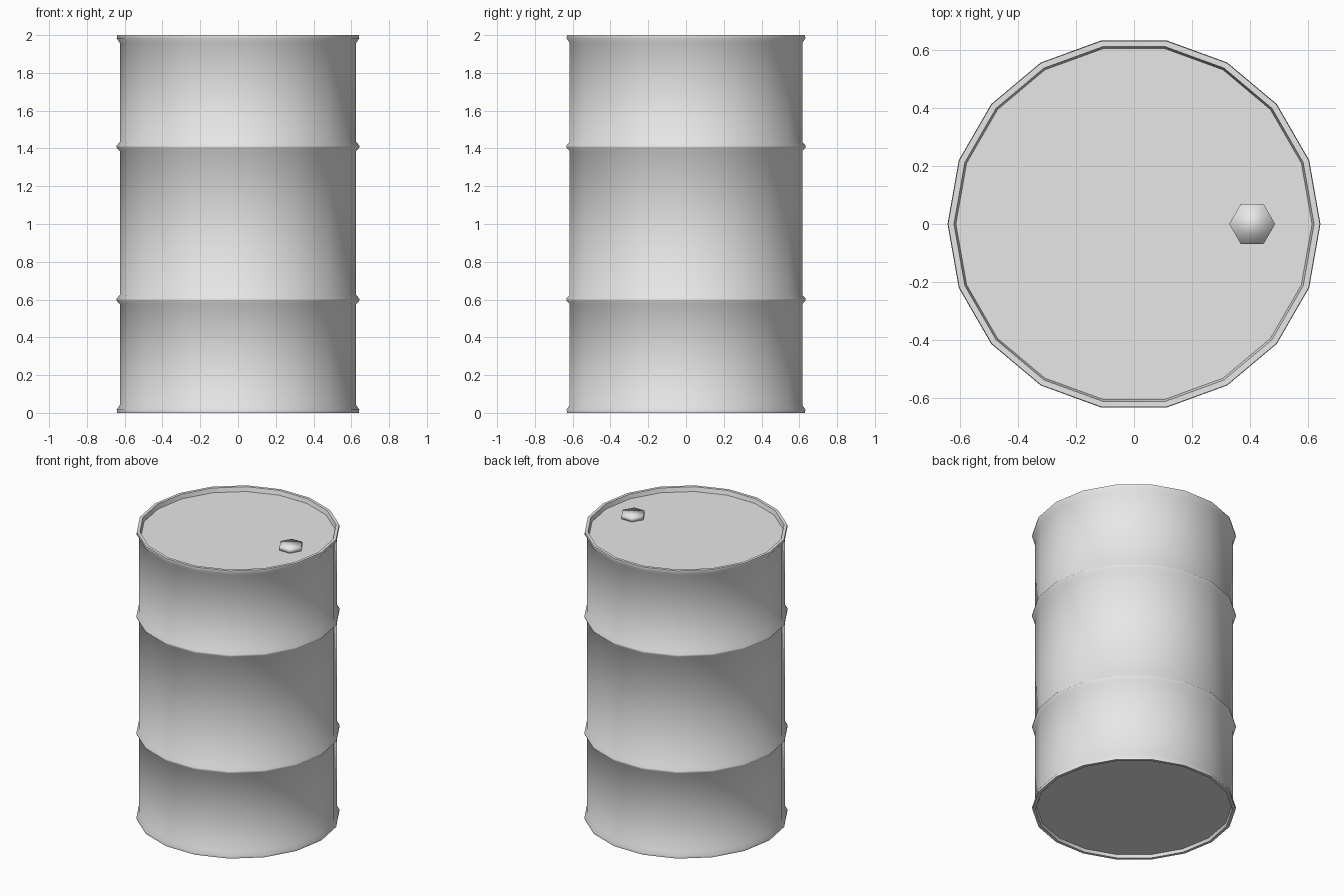
import bpy
import bmesh
import math

SIDES = 18
BODY, RIM = 0.625, 0.642

cube = bpy.data.objects.get("Cube")
if cube:
    bpy.data.objects.remove(cube, do_unlink=True)

steel = bpy.data.materials.new("light grey steel")
steel.use_nodes = True
colour = (0.8, 0.8, 0.8, 1.0)
steel.diffuse_color = colour
steel.node_tree.nodes["Principled BSDF"].inputs["Base Color"].default_value = colour


def lathe(name, profile, sides, centre_x=0.0, smooth_angle=60):
    """Revolve (radius, z) points about a vertical axis and cap both ends."""
    bm = bmesh.new()
    rings = []
    for radius, z in profile:
        ring = []
        for i in range(sides):
            a = math.tau * i / sides
            ring.append(bm.verts.new((centre_x + radius * math.cos(a), radius * math.sin(a), z)))
        rings.append(ring)
    for low, high in zip(rings, rings[1:]):
        for i in range(sides):
            j = (i + 1) % sides
            bm.faces.new((low[i], low[j], high[j], high[i]))
    bm.faces.new(rings[0][::-1])
    bm.faces.new(rings[-1])
    mesh = bpy.data.meshes.new(name)
    bm.to_mesh(mesh)
    bm.free()
    mesh.materials.append(steel)
    obj = bpy.data.objects.new(name, mesh)
    bpy.context.collection.objects.link(obj)
    bpy.ops.object.select_all(action="DESELECT")
    obj.select_set(True)
    bpy.context.view_layer.objects.active = obj
    bpy.ops.object.shade_smooth_by_angle(angle=math.radians(smooth_angle))
    return obj


def rib(z):
    """Raised rolling hoop around the body."""
    return [(BODY, z - 0.025), (RIM, z - 0.006), (RIM, z + 0.006), (BODY, z + 0.025)]


# Drum shell: recessed base, lower rim, two hoops, upper rim, recessed lid
base_rim = [(0.613, 0.02), (0.62, 0.0), (0.64, 0.0), (RIM, 0.017), (BODY, 0.042)]
top_rim = [(BODY, 1.958), (RIM, 1.983), (0.64, 2.0), (0.62, 2.0), (0.613, 1.97)]
lathe("drum_body", base_rim + rib(0.6) + rib(1.41) + top_rim, SIDES)

# Hexagonal filler cap on the lid
lathe("filler_cap", [(0.079, 1.968), (0.079, 1.998)], 6, centre_x=0.407, smooth_angle=120)
